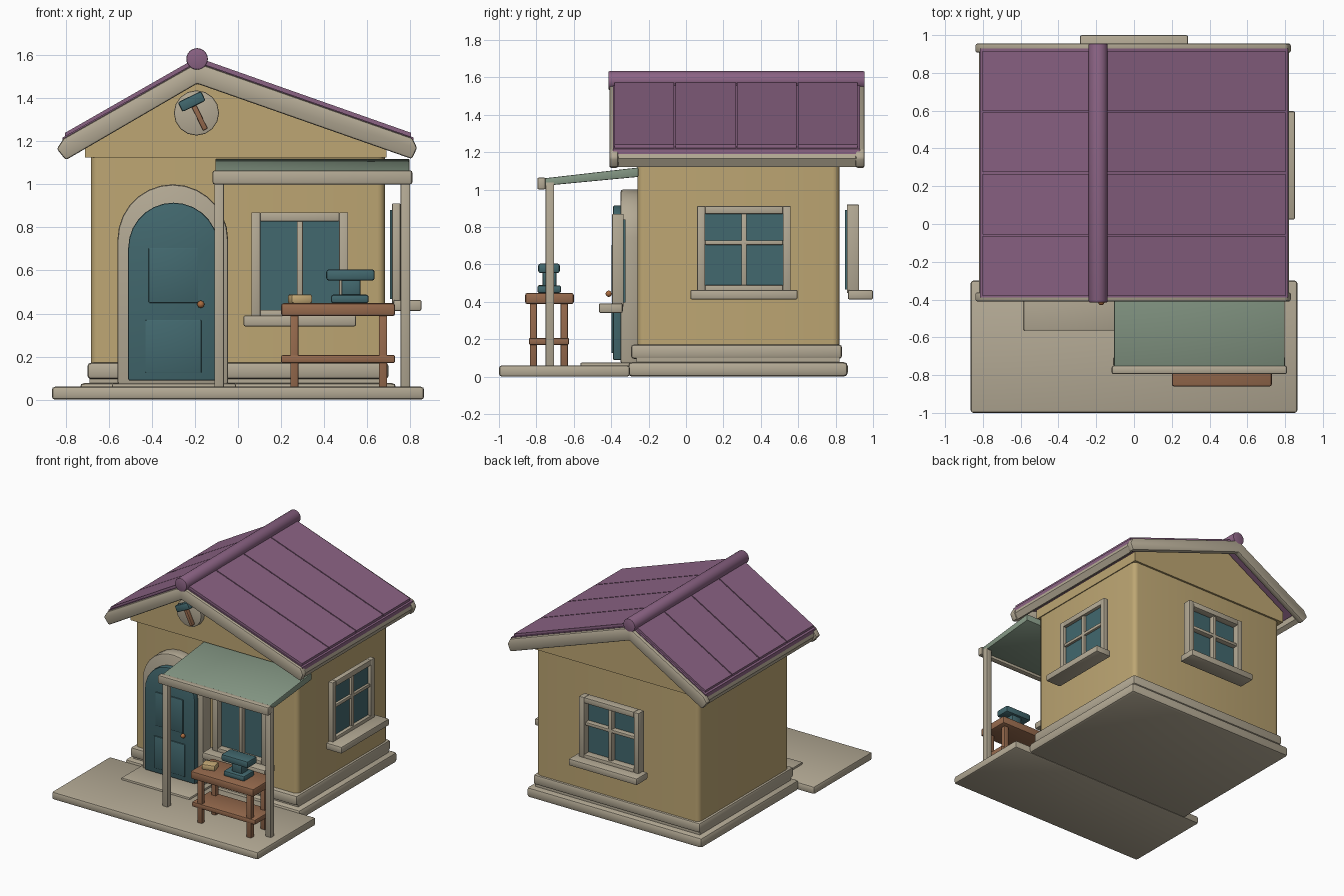
import bpy, bmesh, math
from mathutils import Matrix, Vector

if "Cube" in bpy.data.objects:
    bpy.data.objects.remove(bpy.data.objects["Cube"], do_unlink=True)


def material(name, r, g, b):
    lin = [((c / 255 + 0.055) / 1.055) ** 2.4 for c in (r, g, b)] + [1]
    m = bpy.data.materials.new(name)
    m.use_nodes = True
    m.diffuse_color = lin
    m.node_tree.nodes["Principled BSDF"].inputs["Base Color"].default_value = lin
    return m


PLASTER = material("plaster_ochre", 189, 166, 115)
STONE = material("pale_stone", 180, 170, 149)
ROOF = material("plum_roof", 139, 99, 132)
TEAL = material("dark_teal", 66, 104, 110)
SAGE = material("sage_canopy", 134, 153, 134)
WOOD = material("brown_wood", 150, 106, 77)
GOLD = material("straw_gold", 200, 172, 120)
COPPER = material("copper_knob", 170, 108, 64)


def finish(bm, name, mat, bevel=0.0, matrix=None, only_vertical=False):
    """Bevel sharp edges, place the mesh and shade it."""
    bmesh.ops.recalc_face_normals(bm, faces=bm.faces)
    if bevel:
        edges = [e for e in bm.edges if e.calc_face_angle(0) > math.radians(35)]
        if only_vertical:
            edges = [e for e in edges if abs(e.verts[0].co.z - e.verts[1].co.z) > 0.1]
        bmesh.ops.bevel(bm, geom=edges, offset=bevel, segments=4 if only_vertical else 2,
                        profile=0.5, affect='EDGES', clamp_overlap=True)
    if matrix:
        bm.transform(matrix)
    me = bpy.data.meshes.new(name)
    bm.to_mesh(me)
    bm.free()
    me.materials.append(mat)
    ob = bpy.data.objects.new(name, me)
    bpy.context.collection.objects.link(ob)
    bpy.ops.object.select_all(action='DESELECT')
    ob.select_set(True)
    bpy.context.view_layer.objects.active = ob
    bpy.ops.object.shade_smooth_by_angle(angle=math.radians(35))
    return ob


def boxes(name, mat, spans, bevel=0.0, matrix=None, only_vertical=False):
    """One object from boxes given as x0, x1, y0, y1, z0, z1."""
    bm = bmesh.new()
    for x0, x1, y0, y1, z0, z1 in spans:
        place = (Matrix.Translation(((x0 + x1) / 2, (y0 + y1) / 2, (z0 + z1) / 2))
                 @ Matrix.Diagonal((x1 - x0, y1 - y0, z1 - z0, 1)))
        bmesh.ops.create_cube(bm, size=1, matrix=place)
    return finish(bm, name, mat, bevel, matrix, only_vertical)


def prism(name, mat, points, start, end, bevel=0.0, axis='y'):
    """Profile (x,z) swept along y, or (y,z) swept along x."""
    bm = bmesh.new()
    put = (lambda a, b: (a, start, b)) if axis == 'y' else (lambda a, b: (start, a, b))
    face = bm.faces.new([bm.verts.new(put(*p)) for p in points])
    out = bmesh.ops.extrude_face_region(bm, geom=[face])
    step = Vector((0, end - start, 0)) if axis == 'y' else Vector((end - start, 0, 0))
    bmesh.ops.translate(bm, vec=step, verts=[v for v in out["geom"] if isinstance(v, bmesh.types.BMVert)])
    return finish(bm, name, mat, bevel)


def arc(cx, cz, r, sweep, n):
    return [(cx + r * math.cos(sweep * i / n), cz + r * math.sin(sweep * i / n)) for i in range(n)]


def arch(cx, half, bottom, top, n=14):
    spring = top - half
    return ([(cx + half, bottom)] + arc(cx, spring, half, math.pi, n)
            + [(cx - half, spring), (cx - half, bottom)])


# Ground slabs, foundation and walls
boxes("patio", STONE, [(-0.865, 0.865, -1.0, -0.3, 0, 0.06)], 0.015)
boxes("foundation_slab", STONE, [(-0.735, 0.735, -0.31, 0.865, 0, 0.078)], 0.022)
boxes("foundation_core", STONE, [(-0.69, 0.69, -0.265, 0.82, 0.05, 0.11)])
boxes("base_moulding", STONE, [(-0.7, 0.7, -0.295, 0.835, 0.095, 0.172)], 0.018)
boxes("door_step", STONE, [(-0.585, -0.01, -0.565, -0.29, 0.04, 0.075)], 0.008)
boxes("walls", PLASTER, [(-0.683, 0.683, -0.26, 0.82, 0.15, 1.14)], 0.035, only_vertical=True)

# Gable block under the uneven roof
RIDGE = -0.19
prism("gable", PLASTER, [(-0.71, 1.125), (0.69, 1.125), (0.69, 1.2), (RIDGE, 1.51), (-0.71, 1.21)],
      -0.275, 0.835)

# Roof: deck, four strips per slope, fascia, gable trim and ridge pole
STRIPS = [-0.385, -0.06, 0.27, 0.595, 0.92]
for side, eave in (("right", -0.815), ("left", 0.815)):
    s = math.copysign(1, eave)
    prism(side + "_roof_deck", ROOF, [(RIDGE, 1.535), (RIDGE, 1.57), (eave, 1.218), (eave, 1.185)],
          -0.39, 0.93)
    for i in range(4):
        prism(f"{side}_roof_strip_{i + 1}", ROOF,
              [(RIDGE, 1.565), (RIDGE, 1.59), (eave - s * 0.012, 1.24), (eave - s * 0.012, 1.21)],
              STRIPS[i] + 0.004, STRIPS[i + 1] - 0.004)
    prism(side + "_eave_fascia", STONE,
          [(eave, 1.19), (eave + s * 0.006, 1.165), (eave - s * 0.018, 1.122), (eave - s * 0.05, 1.14),
           (eave - s * 0.04, 1.195)], -0.37, 0.92)
TRIM = [(-0.8, 1.113), (-0.842, 1.165), (-0.81, 1.213), (RIDGE, 1.565), (0.81, 1.215),
        (0.832, 1.17), (0.808, 1.118), (RIDGE, 1.468)]
for end, y in (("front", -0.41), ("back", 0.907)):
    prism(end + "_gable_trim", STONE, TRIM, y, y + 0.048, 0.01)
prism("ridge_pole", ROOF, arc(RIDGE, 1.583, 0.05, math.tau, 24), -0.415, 0.955, 0.006)

# Arched door
prism("door_surround", STONE, arch(-0.303, 0.257, 0.07, 1.0), -0.35, -0.25, 0.012)
prism("door_leaf", TEAL, arch(-0.3, 0.21, 0.088, 0.915), -0.39, -0.34, 0.008)
boxes("door_panels", TEAL, [(-0.415, -0.185, -0.398, -0.385, 0.45, 0.705),
                            (-0.43, -0.17, -0.398, -0.385, 0.125, 0.37)], 0.004)
bm = bmesh.new()
bmesh.ops.create_uvsphere(bm, u_segments=12, v_segments=8, radius=0.017,
                          matrix=Matrix.Translation((-0.173, -0.413, 0.443)))
finish(bm, "door_knob", COPPER)


def window(name, x, y, turn, half, z0, z1, depth, sill, bar):
    """Framed window with sill, facing -y before it is turned."""
    place = Matrix.Translation((x, y, 0)) @ Matrix.Rotation(math.radians(turn), 4, 'Z')
    b = 0.042
    boxes(name + "_glass", TEAL, [(-half + 0.03, half - 0.03, -0.012, 0.01, z0 + 0.02, z1 - 0.03)], 0, place)
    frame = [(-half, -half + b, -depth, 0, z0, z1), (half - b, half, -depth, 0, z0, z1),
             (-half + b, half - b, -depth, 0, z1 - b, z1), (-half + b, half - b, -depth, 0, z0, z0 + b),
             (-0.014, 0.014, -depth * 0.8, 0, z0 + b, z1 - b)]
    if bar:
        frame.append((-half + b, half - b, -depth * 0.8, 0, bar - 0.012, bar + 0.012))
    boxes(name + "_frame", STONE, frame, 0.004, place)
    boxes(name + "_sill", STONE, [(-half - 0.037, half + 0.037, -sill, -0.005, z0 - 0.035, z0 + 0.017)],
          0.01, place)


window("front_window", 0.287, -0.333, 0, 0.225, 0.375, 0.87, 0.062, 0.133, 0)
window("side_window", 0.716, 0.31, 90, 0.25, 0.447, 0.912, 0.038, 0.137, 0.717)
window("back_window", 0, 0.86, 180, 0.25, 0.447, 0.92, 0.065, 0.14, 0.717)

# Porch canopy on two posts
prism("canopy", SAGE, [(-0.76, 1.02), (-0.76, 1.06), (-0.255, 1.118), (-0.255, 1.068)], -0.105, 0.797,
      0.005, axis='x')
boxes("canopy_beam", STONE, [(-0.118, 0.81, -0.795, -0.75, 1.0, 1.065)], 0.01)
boxes("canopy_posts", STONE, [(x, x + 0.045, -0.75, -0.705, 0.05, 1.04) for x in (-0.11, 0.755)], 0.005)

# Workbench with shelf
boxes("workbench_top", WOOD, [(0.2, 0.73, -0.86, -0.6, 0.388, 0.448)], 0.012)
boxes("workbench_shelf", WOOD, [(0.2, 0.73, -0.84, -0.625, 0.17, 0.207)], 0.008)
boxes("workbench_legs", WOOD, [(x, x + 0.038, y, y + 0.038, 0.055, 0.4)
                               for x in (0.243, 0.655) for y in (-0.835, -0.67)], 0.004)

# Anvil and ingot on the bench
boxes("anvil", TEAL, [(0.432, 0.607, -0.795, -0.667, 0.447, 0.488),
                      (0.48, 0.57, -0.768, -0.692, 0.48, 0.565),
                      (0.41, 0.635, -0.79, -0.675, 0.553, 0.605)], 0.012)
boxes("ingot", GOLD, [(-0.05, 0.05, -0.04, 0.04, 0, 0.042)], 0.01,
      Matrix.Translation((0.288, -0.745, 0.447)) @ Matrix.Rotation(0.25, 4, 'Z'))

# Round hammer sign on the gable
prism("sign_disc", STONE, arc(-0.193, 1.332, 0.105, math.tau, 16), -0.315, -0.26, 0.006)
TILT = Matrix.Translation((-0.215, 0, 1.385)) @ Matrix.Rotation(math.radians(-26), 4, 'Y')
boxes("sign_hammer_head", TEAL, [(-0.06, 0.06, -0.365, -0.315, -0.025, 0.025)], 0.009, TILT)
boxes("sign_hammer_handle", WOOD, [(-0.012, 0.012, -0.345, -0.312, -0.145, 0)], 0.004, TILT)
